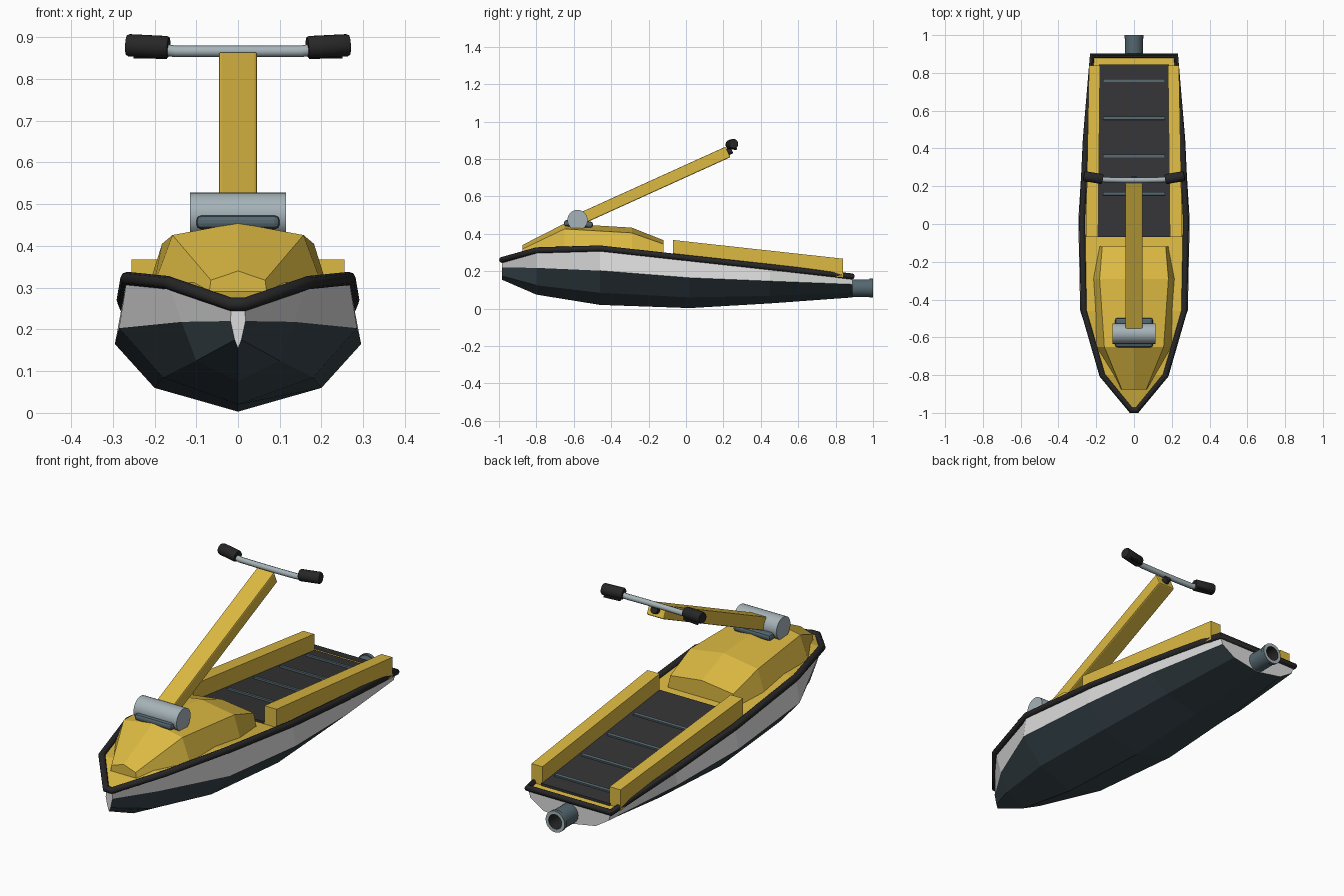
import bpy, bmesh, math
from mathutils import Vector

if "Cube" in bpy.data.objects:
    bpy.data.objects.remove(bpy.data.objects["Cube"])


def material(name, rgb):
    m = bpy.data.materials.new(name)
    m.use_nodes = True
    m.diffuse_color = (*rgb, 1)
    bsdf = next(n for n in m.node_tree.nodes if n.type == 'BSDF_PRINCIPLED')
    bsdf.inputs["Base Color"].default_value = (*rgb, 1)
    return m


YELLOW = material("yellow", (.72, .49, .055))
WHITE = material("white", (.70, .71, .70))
NAVY = material("dark slate", (.038, .058, .07))
BLACK = material("black rubber", (.02, .02, .021))
MAT = material("mat charcoal", (.034, .034, .036))
STEEL = material("steel", (.38, .45, .48))
SLATE = material("blue grey", (.09, .135, .16))


def add(name, bm, mats, smooth=False, bevel=0):
    bmesh.ops.recalc_face_normals(bm, faces=bm.faces)
    me = bpy.data.meshes.new(name)
    bm.to_mesh(me)
    bm.free()
    for m in mats:
        me.materials.append(m)
    ob = bpy.data.objects.new(name, me)
    bpy.context.collection.objects.link(ob)
    if bevel:
        mod = ob.modifiers.new("bevel", 'BEVEL')
        mod.width, mod.segments = bevel, 2
    if smooth:
        bpy.ops.object.select_all(action='DESELECT')
        ob.select_set(True)
        bpy.context.view_layer.objects.active = ob
        bpy.ops.object.shade_smooth_by_angle(angle=math.radians(40))
    return ob


def loft(name, rings, mats, strip_mats=None, cap=0, **kw):
    """Skin closed rings of points; strip_mats gives a material per strip."""
    bm = bmesh.new()
    rows = [[bm.verts.new(p) for p in r] for r in rings]
    n = len(rows[0])
    for a, b in zip(rows, rows[1:]):
        for i in range(n):
            j = (i + 1) % n
            f = bm.faces.new((a[i], a[j], b[j], b[i]))
            f.material_index = strip_mats[i] if strip_mats else 0
    for r in (rows[0], rows[-1]):
        bm.faces.new(r).material_index = cap
    return add(name, bm, mats, **kw)


def half_ring(y, pts):
    """Mirror (x, z) points running from the centre line outwards."""
    left = [(x, y, z) for x, z in pts]
    return [(-x, yy, z) for x, yy, z in reversed(left) if x > 0] + left


def box(name, centre, size, mat, slope=(0, 1, 0), bevel=0):
    """Box whose long y axis follows the slope direction."""
    bm = bmesh.new()
    bmesh.ops.create_cube(bm, size=1)
    bmesh.ops.scale(bm, vec=size, verts=bm.verts)
    turn = Vector((0, 1, 0)).rotation_difference(Vector(slope).normalized())
    bmesh.ops.rotate(bm, matrix=turn.to_matrix(), verts=bm.verts)
    bmesh.ops.translate(bm, vec=centre, verts=bm.verts)
    return add(name, bm, [mat], bevel=bevel)


def lathe(name, start, end, profile, mats, strip_mats=None, segments=20):
    """Turn (distance, radius) points about the line from start to end."""
    start = Vector(start)
    axis = (Vector(end) - start).normalized()
    turn = Vector((0, 0, 1)).rotation_difference(axis)
    bm = bmesh.new()
    rows = []
    for d, r in profile:
        ring = [(r * math.cos(i * math.tau / segments),
                 r * math.sin(i * math.tau / segments), d) for i in range(segments)]
        rows.append([bm.verts.new(start + turn @ Vector(p)) for p in ring])
    for k, (a, b) in enumerate(zip(rows, rows[1:])):
        for i in range(segments):
            j = (i + 1) % segments
            f = bm.faces.new((a[i], a[j], b[j], b[i]))
            f.material_index = strip_mats[k] if strip_mats else 0
    bm.faces.new(rows[0])
    bm.faces.new(rows[-1]).material_index = len(mats) - 1
    return add(name, bm, mats, smooth=True)


def rod(name, start, end, radius, mat, segments=20):
    length = (Vector(end) - Vector(start)).length
    return lathe(name, start, end, [(0, radius), (length, radius)], [mat], segments=segments)


def tube(name, points, radius, mat, cyclic=False):
    cu = bpy.data.curves.new(name, 'CURVE')
    cu.dimensions = '3D'
    cu.bevel_depth, cu.bevel_resolution, cu.use_fill_caps = radius, 2, True
    sp = cu.splines.new('POLY')
    sp.points.add(len(points) - 1)
    for p, co in zip(sp.points, points):
        p.co = (*co, 1)
    sp.use_cyclic_u = cyclic
    cu.materials.append(mat)
    ob = bpy.data.objects.new(name, cu)
    bpy.context.collection.objects.link(ob)
    bpy.ops.object.select_all(action='DESELECT')
    ob.select_set(True)
    bpy.context.view_layer.objects.active = ob
    bpy.ops.object.convert(target='MESH')
    bpy.ops.object.shade_smooth_by_angle(angle=math.radians(50))


def deck_z(y):
    return .322 - .11 * (y + .46)


# Hull: keel, chine, waterline and deck edge at each station
stations = [
    (-.985, [(0, .155), (.008, .175), (.018, .22), (.016, .260)]),
    (-.80, [(0, .075), (.10, .125), (.135, .218), (.168, .312)]),
    (-.46, [(0, .02), (.18, .085), (.285, .203), (.266, .322)]),
    (.02, [(0, .003), (.2, .06), (.295, .165), (.275, .269)]),
    (.45, [(0, .028), (.18, .068), (.268, .147), (.255, .222)]),
    (.89, [(0, .06), (.14, .085), (.21, .13), (.222, .172)]),
]
loft("hull", [half_ring(y, p) for y, p in stations], [NAVY, WHITE, YELLOW],
     strip_mats=[1, 0, 0, 0, 0, 1, 2], cap=1)

# Rubber bumper round the deck edge
edge = [(p[-1][0], y, p[-1][1]) for y, p in stations]
tube("bumper", edge + [(-x, y, z) for x, y, z in reversed(edge)], .016, BLACK, cyclic=True)

# Faceted hood
hood = [
    (-.875, [(0, .34), (.065, .318), (.07, .28)]),
    (-.65, [(0, .455), (.157, .426), (.202, .305)]),
    (-.29, [(0, .433), (.182, .405), (.218, .29)]),
    (-.12, [(0, .366), (.168, .345), (.185, .27)]),
]
loft("hood", [half_ring(y, p) for y, p in hood], [YELLOW])

# Side walls of the standing tray
for side, label in ((1, "left"), (-1, "right")):
    rings = []
    for y, inner, outer, top in ((-.07, .19, .255, .367), (.84, .18, .238, .267)):
        low = deck_z(y) - .012
        rings.append([(side * x, y, z) for x, z in
                      ((inner, low), (outer, low), (outer, top), (inner, top))])
    loft(label + "_tray_wall", rings, [YELLOW])

# Standing mat with grip strips
loft("standing_mat", [half_ring(y, [(w, deck_z(y) - .005), (w, deck_z(y) + .01)])
                      for y, w in ((-.07, .195), (.845, .184))], [MAT])
for i in range(4):
    y = .16 + .2 * i
    box("grip_strip", (0, y, deck_z(y) + .012), (.33, .016, .012), SLATE, slope=(0, 1, -.11))

# Pivot and steering pole
box("pivot_plate", (0, -.575, .453), (.2, .155, .032), SLATE, slope=(0, 1, -.06), bevel=.012)
rod("pivot_drum", (-.115, -.58, .474), (.115, -.58, .474), .054, STEEL, 28)
base, tip = Vector((0, -.58, .473)), Vector((0, .225, .838))
box("steering_pole", (base + tip) / 2, (.092, (tip - base).length, .062), YELLOW,
    slope=tip - base, bevel=.006)
rod("pole_button", tip - (tip - base) * .01, tip + (tip - base) * .025, .018, BLACK, 16)

# Handlebar, grips and levers
half_bar = [(.06, .232, .866), (.15, .234, .866), (.19, .238, .872)]
tube("handlebar", [(-x, y, z) for x, y, z in reversed(half_bar)] + half_bar, .014, STEEL)
for side, label in ((1, "left"), (-1, "right")):
    lathe(label + "_grip", (side * .166, .237, .876), (side * .266, .254, .881),
          [(0, .024), (.006, .027), (.096, .027), (.102, .024)], [BLACK], segments=16)
    rod(label + "_lever", (side * .17, .258, .854), (side * .25, .268, .855), .006, BLACK, 8)

# Jet nozzle with a bright lip and a hollow bore
lathe("jet_nozzle", (0, .87, .11), (0, 1, .11),
      [(0, .047), (.112, .047), (.112, .051), (.13, .051), (.13, .035), (.05, .033)],
      [SLATE, STEEL, BLACK], strip_mats=[0, 0, 0, 1, 2], segments=28)
